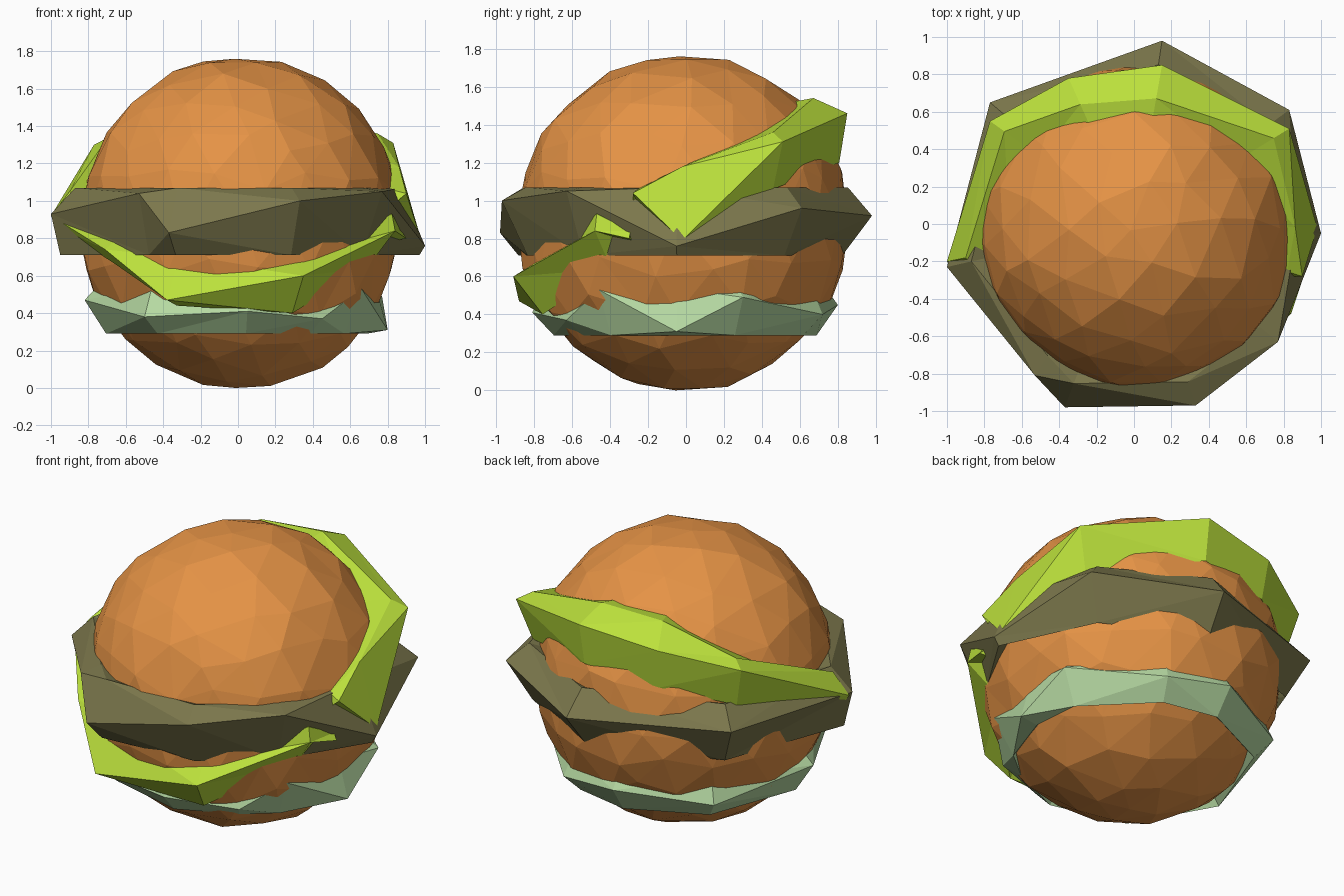
import bpy, bmesh, random
from mathutils import Vector

random.seed(4)
cube = bpy.data.objects.get("Cube")
if cube:
    bpy.data.objects.remove(cube)


def make_material(name, color):
    mat = bpy.data.materials.new(name)
    mat.use_nodes = True
    rgba = (*color, 1.0)
    mat.diffuse_color = rgba
    for node in mat.node_tree.nodes:
        if node.type == 'BSDF_PRINCIPLED':
            node.inputs["Base Color"].default_value = rgba
            node.inputs["Roughness"].default_value = 0.9
    return mat


def finish(bm, name, mat):
    bmesh.ops.recalc_face_normals(bm, faces=bm.faces)
    mesh = bpy.data.meshes.new(name)
    bm.to_mesh(mesh)
    bm.free()
    mesh.materials.append(mat)
    obj = bpy.data.objects.new(name, mesh)
    bpy.context.collection.objects.link(obj)
    return obj


def faceted_ball(name, mat, low, high):
    """Jittered icosphere fitted exactly between two corners."""
    bm = bmesh.new()
    bmesh.ops.create_icosphere(bm, subdivisions=3, radius=1)
    for v in bm.verts:
        shift = Vector(random.uniform(-0.06, 0.06) for _ in range(3))
        v.co = (v.co + shift).normalized() * random.uniform(0.985, 1.01)
    for axis in range(3):
        values = [v.co[axis] for v in bm.verts]
        least, span = min(values), max(values) - min(values)
        for v in bm.verts:
            part = (v.co[axis] - least) / span
            v.co[axis] = low[axis] + part * (high[axis] - low[axis])
    return finish(bm, name, mat)


def jagged_ring(name, mat, stations, inner, sink):
    """Closed ring; each station gives the ridge point, then the
    radial scale and height of its upper and lower edges."""
    bm = bmesh.new()
    loops = []
    for x, y, z, up_scale, up_z, low_scale, low_z in stations:
        section = [
            (x * inner, y * inner, up_z - sink),
            (x * up_scale, y * up_scale, up_z),
            (x, y, z),
            (x * low_scale, y * low_scale, low_z),
        ]
        loops.append([bm.verts.new(p) for p in section])
    for i, loop in enumerate(loops):
        following = loops[(i + 1) % len(loops)]
        for j in range(4):
            k = (j + 1) % 4
            bm.faces.new((loop[j], loop[k], following[k], following[j]))
    bmesh.ops.triangulate(bm, faces=bm.faces, quad_method='SHORT_EDGE')
    return finish(bm, name, mat)


orange = make_material("baked orange", (0.78, 0.29, 0.06))
olive = make_material("dark olive", (0.20, 0.185, 0.072))
lime = make_material("lime green", (0.50, 0.75, 0.045))
sage = make_material("pale sage", (0.47, 0.70, 0.365))

# Round body
faceted_ball("body", orange, (-0.855, -0.89, 0), (0.875, 0.855, 1.76))

# Level olive ring around the middle, with a zigzag ridge
ridge = [
    (-0.37, -0.98, 0.83), (0.33, -0.97, 1.0), (0.77, -0.63, 1.05),
    (1.0, -0.05, 0.76), (0.83, 0.61, 0.96), (0.15, 0.98, 0.92),
    (-0.77, 0.65, 0.95), (-1.0, -0.23, 0.93), (-0.53, -0.81, 1.04),
]
low_scales = [0.9, 0.86, 0.86, 0.97, 0.85, 0.84, 0.86, 0.95, 0.9]
jagged_ring("middle_ring", olive, [
    (x, y, z, 0.87, 1.07, s, 0.71)
    for (x, y, z), s in zip(ridge, low_scales)], 0.7, 0.06)

# Lime ring tilted up towards the back, passing inside the olive ring
jagged_ring("tilted_ring", lime, [
    (0.35, -0.91, 0.60, 0.84, 0.69, 0.83, 0.40),
    (0.84, -0.48, 0.84, 0.98, 0.93, 0.82, 0.64),
    (0.90, -0.30, 0.80, 0.97, 0.84, 0.85, 0.77),
    (0.76, -0.28, 0.92, 0.95, 0.95, 0.95, 0.88),
    (0.90, -0.28, 1.04, 0.91, 1.06, 0.85, 0.95),
    (0.98, -0.02, 0.79, 0.88, 1.18, 0.93, 0.77),
    (0.83, 0.51, 1.31, 0.90, 1.36, 0.90, 1.06),
    (0.15, 0.85, 1.46, 0.79, 1.54, 0.95, 1.20),
    (-0.35, 0.78, 1.40, 0.82, 1.52, 0.95, 1.15),
    (-0.77, 0.55, 1.30, 0.90, 1.34, 0.92, 1.05),
    (-1.0, -0.20, 0.92, 0.90, 1.05, 0.96, 0.86),
    (-0.71, -0.58, 0.74, 0.86, 0.83, 0.92, 0.66),
    (-0.38, -0.88, 0.47, 0.84, 0.70, 0.86, 0.44),
], 0.66, 0.02)

# Small sage ring near the bottom, partly sunk in the body
lower_ridge = [
    (-0.50, -0.67, 0.38), (0.05, -0.81, 0.41), (0.45, -0.63, 0.37),
    (0.66, -0.46, 0.53), (0.80, -0.05, 0.31), (0.77, 0.30, 0.49),
    (0.35, 0.72, 0.40), (-0.05, 0.80, 0.45), (-0.58, 0.55, 0.40),
    (-0.82, -0.10, 0.47),
]
jagged_ring("lower_ring", sage, [
    (x, y, z, 0.92, 0.54, 0.86, 0.29) for x, y, z in lower_ridge], 0.7, 0.1)
